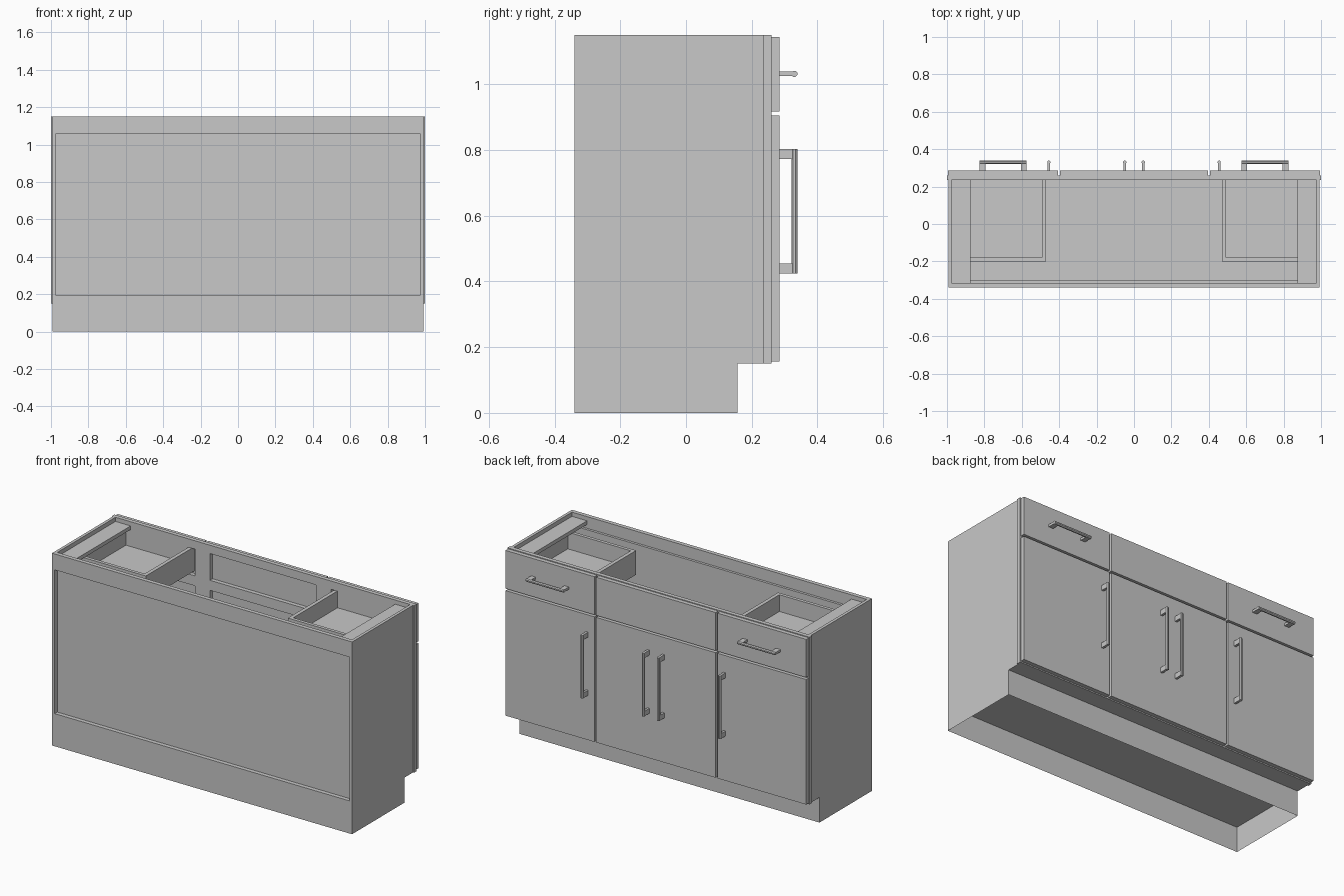
import bpy
import bmesh
from math import pi
from mathutils import Matrix, Vector

default = bpy.data.objects.get("Cube")
if default:
    bpy.data.objects.remove(default, do_unlink=True)

GREY = (0.58, 0.58, 0.58, 1.0)
mat = bpy.data.materials.new("plain grey")
mat.use_nodes = True
mat.diffuse_color = GREY
mat.node_tree.nodes["Principled BSDF"].inputs["Base Color"].default_value = GREY


def add_box(bm, x, y, z):
    """Add a box given its (low, high) range on each axis."""
    size = Vector([r[1] - r[0] for r in (x, y, z)])
    mid = Vector([(r[0] + r[1]) / 2 for r in (x, y, z)])
    bmesh.ops.create_cube(bm, size=1, matrix=Matrix.Translation(mid) @ Matrix.Diagonal(size.to_4d()))


def finish(bm, name):
    bmesh.ops.recalc_face_normals(bm, faces=bm.faces)
    mesh = bpy.data.meshes.new(name)
    bm.to_mesh(mesh)
    bm.free()
    mesh.materials.append(mat)
    obj = bpy.data.objects.new(name, mesh)
    bpy.context.collection.objects.link(obj)


def boxes(name, *parts):
    bm = bmesh.new()
    for part in parts:
        add_box(bm, *part)
    finish(bm, name)


def span(s, a, b):
    """Range a..b on the side given by the sign s."""
    return tuple(sorted((s * a, s * b)))


TOP = 1.15
KICK = 0.15
BACK = -0.34
FRAME = (0.235, 0.26)
SLAB = (0.26, 0.285)
INNER = 0.975
OUTER = 0.993


def plinth():
    """Thin-walled base, open above and below."""
    bm = bmesh.new()
    add_box(bm, (-OUTER, OUTER), (BACK, 0.157), (0, KICK))
    bm.normal_update()
    caps = [f for f in bm.faces if abs(f.normal.z) > 0.5]
    bmesh.ops.delete(bm, geom=caps, context='FACES')
    finish(bm, "plinth")


def handle(name, x, z, length, upright):
    """Bar pull: faceted bar on two flat posts."""
    bm = bmesh.new()
    half = length / 2
    for e in (-1, 1):
        along = span(e, half - 0.03, half)
        if upright:
            add_box(bm, (x - 0.007, x + 0.007), (SLAB[1], 0.33), (z + along[0], z + along[1]))
        else:
            add_box(bm, (x + along[0], x + along[1]), (SLAB[1], 0.33), (z - 0.007, z + 0.007))
    turn = Matrix() if upright else Matrix.Rotation(pi / 2, 4, 'Y')
    place = Matrix.Translation((x, 0.33, z)) @ turn @ Matrix.Rotation(pi / 8, 4, 'Z')
    bmesh.ops.create_cone(bm, cap_ends=True, segments=8, radius1=0.0095, radius2=0.0095,
                          depth=length, matrix=place)
    finish(bm, name)


# Carcass
full = (-INNER, INNER)
plinth()
boxes("back_rails", (full, (BACK, -0.315), (KICK, 0.195)), (full, (BACK, -0.315), (1.055, TOP)))
boxes("back_panel", (full, (-0.315, -0.3), (KICK, 1.08)))
boxes("cabinet_floor", (full, (-0.315, FRAME[0]), (KICK, 0.175)))

# Face frame: stiles and rails
stiles = [(span(s, a, b), FRAME, (KICK, TOP)) for s in (-1, 1) for a, b in ((0.95, 1), (0.35, 0.45))]
bays = [(-0.95, -0.45), (-0.35, 0.35), (0.45, 0.95)]
rails = [(b, FRAME, z) for b in bays for z in ((KICK, 0.195), (0.88, 0.94), (1.1, TOP))]
boxes("face_frame", *stiles, *rails)

# Centre door and false drawer front
DOOR = (0.157, 0.905)
DRAWER = (0.917, 1.145)
boxes("centre_door", ((-0.395, 0.395), SLAB, DOOR))
boxes("centre_false_front", ((-0.395, 0.395), SLAB, DRAWER))

for s, side in ((1, "left"), (-1, "right")):
    boxes(side + "_side_panel", (span(s, INNER, OUTER), (BACK, FRAME[0]), (KICK, TOP)))
    boxes(side + "_top_brace", (span(s, 0.875, INNER), (-0.315, FRAME[0]), (1.103, 1.125)))
    boxes(side + "_door", (span(s, 0.407, 0.995), SLAB, DOOR))
    boxes(side + "_drawer_front", (span(s, 0.407, 0.995), SLAB, DRAWER))

    # Open drawer box
    wall = (0.955, 1.1)
    width = span(s, 0.47, 0.93)
    boxes(side + "_drawer_box",
          (span(s, 0.47, 0.492), (-0.2, 0.26), wall),
          (span(s, 0.908, 0.93), (-0.2, 0.26), wall),
          (width, (-0.2, -0.18), wall),
          (width, (0.238, 0.26), wall),
          (width, (-0.2, 0.26), (0.98, 1.0)))

    # Handles
    handle(side + "_drawer_handle", s * 0.7, 1.032, 0.25, False)
    handle(side + "_door_handle", s * 0.455, 0.614, 0.378, True)
    handle(side + "_centre_handle", s * 0.05, 0.614, 0.378, True)
